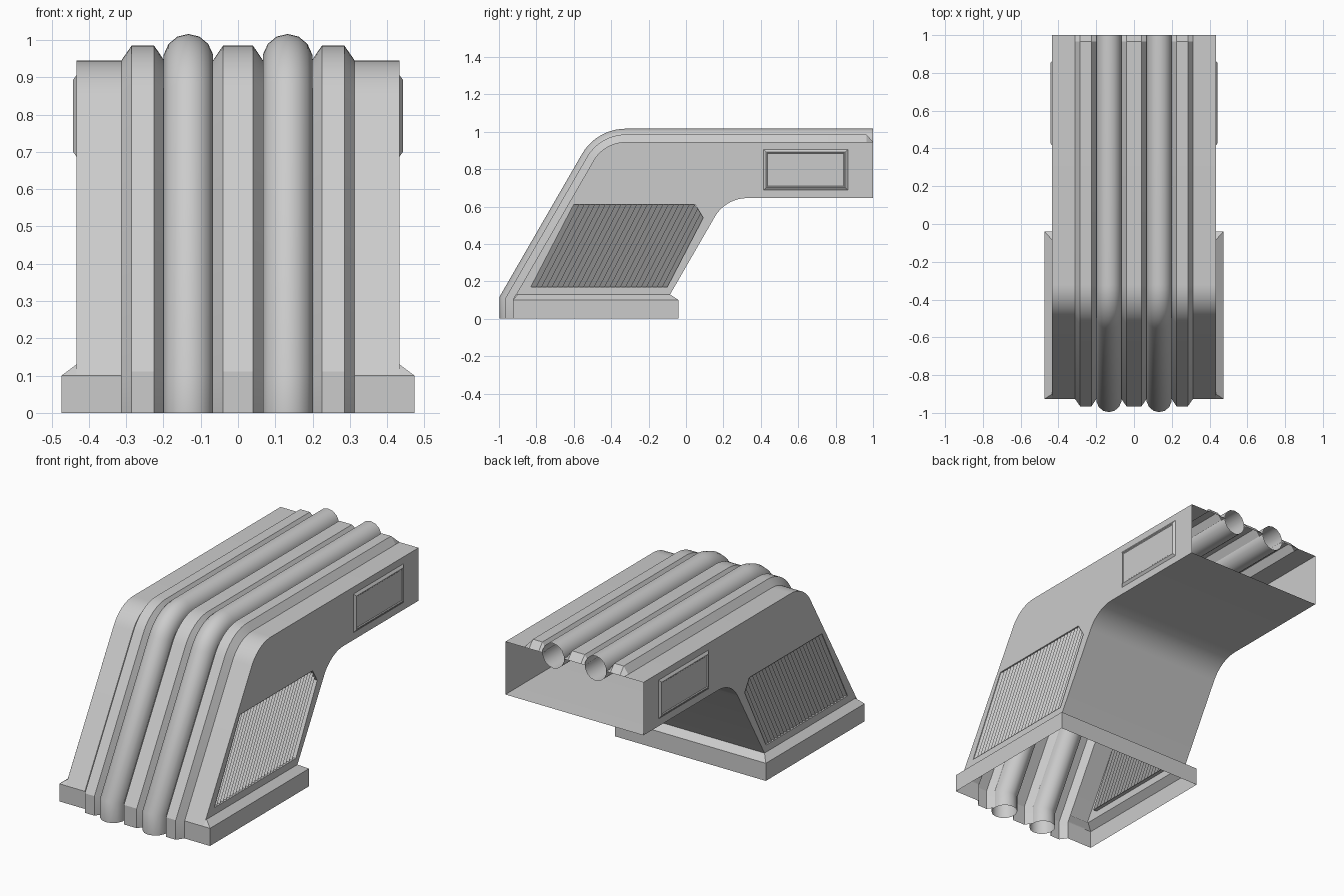
import bpy, bmesh, math
from mathutils import Vector

if "Cube" in bpy.data.objects:
    bpy.data.objects.remove(bpy.data.objects["Cube"])

W = 0.433  # half width of the duct body


def finish(name, bm):
    bmesh.ops.remove_doubles(bm, verts=bm.verts, dist=1e-5)
    bmesh.ops.recalc_face_normals(bm, faces=bm.faces)
    me = bpy.data.meshes.new(name)
    bm.to_mesh(me)
    bm.free()
    ob = bpy.data.objects.new(name, me)
    bpy.context.collection.objects.link(ob)
    bpy.ops.object.select_all(action='DESELECT')
    ob.select_set(True)
    bpy.context.view_layer.objects.active = ob
    bpy.ops.object.shade_smooth_by_angle(angle=math.radians(30))
    return ob


def skin(bm, rows, closed=False):
    """Join rows of points with quads."""
    vs = [[bm.verts.new(p) for p in r] for r in rows]
    for a, b in zip(vs, vs[1:]):
        n = len(a)
        for i in range(n if closed else n - 1):
            j = (i + 1) % n
            bm.faces.new((a[i], a[j], b[j], b[i]))


def fillet(a, c, b, r, n=10):
    """Rounded corner at c between a and b, in the (y, z) plane."""
    a, c, b = Vector(a), Vector(c), Vector(b)
    u, v = (a - c).normalized(), (b - c).normalized()
    half = u.angle(v) / 2
    t = r / math.tan(half)
    mid = c + (u + v).normalized() * (r / math.sin(half))
    p, q = c + u * t - mid, c + v * t - mid
    pts = []
    for i in range(n + 1):
        k = p.angle(q) * i / n
        w = p * math.sin(p.angle(q) - k) + q * math.sin(k)
        pts.append(mid + w.normalized() * r)
    return pts


def sweep(bm, path, section, closed=False, scales=None):
    """Carry an (x, outward offset) section along a (y, z) path with mitred bends."""
    rows = []
    for i, p in enumerate(path):
        t0 = (p - path[max(i - 1, 0)]).normalized()
        t1 = (path[min(i + 1, len(path) - 1)] - p).normalized()
        t = (t0 + t1).normalized()
        n = Vector((t.y, -t.x)) / max(t.dot(t1), t.dot(t0))
        s = scales[i] if scales else 1
        rows.append([(x, p.x + n.x * o * s, p.y + n.y * o * s) for x, o in section])
    skin(bm, rows, closed)


# centre line of the top and front face, and of the underside
foot = (-0.925, 0.10)
top_path = [Vector((1, 0.945)), Vector((0.965, 0.945))]
top_path += fillet((1, 0.945), (-0.437, 0.945), foot, 0.2)
top_path += [Vector(foot), Vector((-0.925, 0))]
under_path = [Vector((-0.085, 0.13))]
under_path += fillet((-0.085, 0.13), (0.212, 0.645), (1, 0.645), 0.2)
under_path += [Vector((1, 0.645))]

# grille opening outline
SLOPE = 0.52
Z0, Z1 = 0.17, 0.61
hole = [(-0.83, Z0), (-0.10, Z0), (0.092, 0.54), (0.05, Z1), (-0.601, Z1)]

# duct shell: front/top face pieces with trapezoid ribs, open at both ends
bm = bmesh.new()
scales = [0] + [1] * (len(top_path) - 1)
for s in (1, -1):
    sec = [(W, 0), (0.313, 0), (0.285, 0.04), (0.225, 0.04), (0.198, 0)]
    sweep(bm, top_path, [(s * x, o) for x, o in sec], scales=scales)
sweep(bm, top_path, [(-0.067, 0), (-0.04, 0.04), (0.04, 0.04), (0.067, 0)], scales=scales)
finish("ribbed_top", bm)

# underside and rear face
bm = bmesh.new()
skin(bm, [[(-W, p.x, p.y), (W, p.x, p.y)] for p in under_path])
finish("underside", bm)

# round pipes lying in the top face
for s in (-1, 1):
    bm = bmesh.new()
    ring = [(s * 0.133 + 0.068 * math.cos(k * math.tau / 14 + math.pi / 14),
             0.071 * math.sin(k * math.tau / 14 + math.pi / 14)) for k in range(14)]
    sweep(bm, top_path, ring, closed=True)
    finish("pipe", bm)

for s in (-1, 1):
    # side wall with grille opening
    bm = bmesh.new()
    outline = [tuple(p) for p in top_path[:-2]] + [(-0.908, 0.13)] + [tuple(p) for p in under_path]
    edges = []
    for loop in (outline, hole):
        vs = [bm.verts.new((s * W, y, z)) for y, z in loop]
        edges += [bm.edges.new((vs[i], vs[(i + 1) % len(vs)])) for i in range(len(vs))]
    bmesh.ops.triangle_fill(bm, edges=edges, use_beauty=True, normal=(s, 0, 0))
    # reveal around the opening
    skin(bm, [[(s * x, y, z) for y, z in hole] for x in (W, W - 0.022)], closed=True)
    finish("side_wall", bm)

    # louvred grille
    bm = bmesh.new()
    count = 26
    low, high = [], []
    for i in range(count + 1):
        b = -0.83 + 0.73 * i / count
        f = max(0, (b + 0.179) / 0.079)
        zt = Z1 - 0.07 * f
        for x in (W - 0.022, W - 0.004):
            low.append((s * x, b, Z0))
            high.append((s * x, b + SLOPE * (zt - Z0), zt))
    skin(bm, [low, high])
    finish("grille", bm)

    # raised side panel with bevelled rim and shallow field
    bm = bmesh.new()
    rows = []
    for x, d in ((W, 0), (W + 0.010, 0.014), (W + 0.010, 0.018), (W + 0.006, 0.022)):
        y0, y1, z0, z1 = 0.415 + d, 0.865 - d, 0.687 + d, 0.906 - d
        rows.append([(s * x, y0, z0), (s * x, y1, z0), (s * x, y1, z1), (s * x, y0, z1)])
    skin(bm, rows, closed=True)
    bm.faces.new([bm.verts.new(p) for p in rows[-1]])
    finish("side_panel", bm)

# plinth: wraps the sides and back, the ribs and pipes fill its front
bm = bmesh.new()


def plinth_row(w, front, back, z):
    return [(-0.313, front, z), (-w, front, z), (-w, back, z),
            (w, back, z), (w, front, z), (0.313, front, z)]


skin(bm, [plinth_row(0.473, -0.926, -0.04, 0), plinth_row(0.473, -0.926, -0.04, 0.10),
          plinth_row(W, -0.900, -0.085, 0.13)])
finish("plinth", bm)
